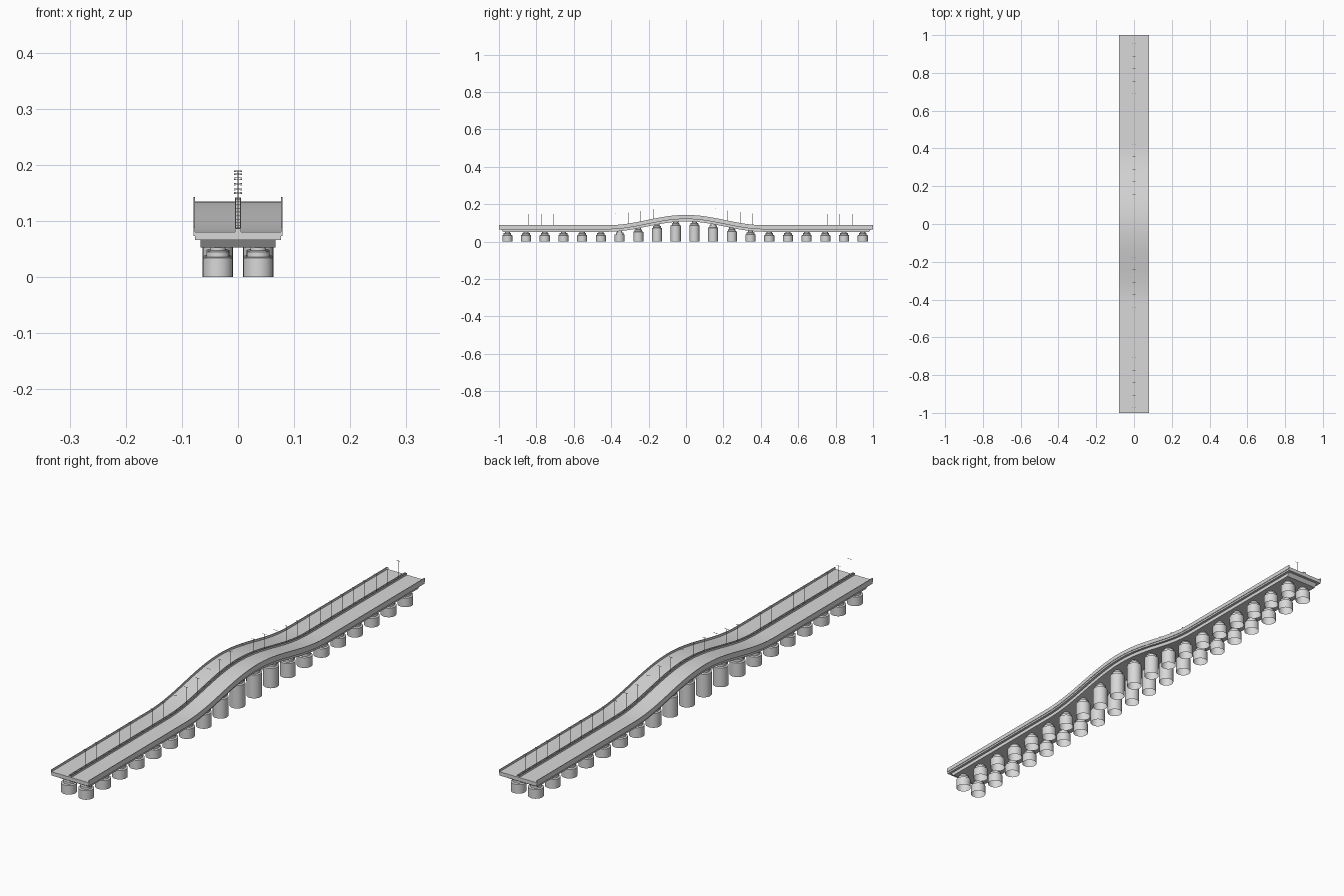
import bpy, bmesh, math
from mathutils import Matrix

cube = bpy.data.objects.get("Cube")
if cube:
    bpy.data.objects.remove(cube, do_unlink=True)

GREY = 0.69
CONCRETE = bpy.data.materials.new("light grey concrete")
CONCRETE.use_nodes = True
CONCRETE.diffuse_color = (GREY, GREY, GREY, 1)
CONCRETE.node_tree.nodes["Principled BSDF"].inputs["Base Color"].default_value = (GREY, GREY, GREY, 1)

HUMP = 0.055        # height gained by the road at midspan
HALF_HUMP = 0.42    # half length of the raised stretch


def hump(y):
    """Share of the full rise at a point along the bridge."""
    return math.cos(math.pi * y / (2 * HALF_HUMP)) ** 2 if abs(y) < HALF_HUMP else 0.0


def finish(name, bm):
    bmesh.ops.recalc_face_normals(bm, faces=bm.faces)
    me = bpy.data.meshes.new(name)
    bm.to_mesh(me)
    bm.free()
    me.materials.append(CONCRETE)
    ob = bpy.data.objects.new(name, me)
    bpy.context.scene.collection.objects.link(ob)
    bpy.ops.object.select_all(action="DESELECT")
    ob.select_set(True)
    bpy.context.view_layer.objects.active = ob
    bpy.ops.object.shade_smooth_by_angle(angle=math.radians(35))


def sweep(bm, x0, x1, z0, z1, half=1.0, undercut=0.0, steps=100):
    """Rectangular section carried along the road curve; undercut slants the ends."""
    rings = []
    for i in range(steps + 1):
        t = 2 * i / steps - 1
        ring = []
        for x, z, reach in ((x0, z0, half - undercut), (x1, z0, half - undercut),
                            (x1, z1, half), (x0, z1, half)):
            y = reach * t
            ring.append(bm.verts.new((x, y, z + HUMP * hump(y))))
        rings.append(ring)
    for a, b in zip(rings, rings[1:]):
        for k in range(4):
            n = (k + 1) % 4
            bm.faces.new((a[k], a[n], b[n], b[k]))
    bm.faces.new(rings[0])
    bm.faces.new(rings[-1])


def swept_part(name, *section, **ends):
    bm = bmesh.new()
    sweep(bm, *section, **ends)
    finish(name, bm)


def revolve(bm, profile, x, y, sides=24):
    """Round shell from (radius, height) points, open at the foot."""
    rings = []
    for r, z in profile:
        rings.append([bm.verts.new((x + r * math.cos(math.tau * k / sides),
                                    y + r * math.sin(math.tau * k / sides), z))
                      for k in range(sides)])
    for a, b in zip(rings, rings[1:]):
        for k in range(sides):
            n = (k + 1) % sides
            bm.faces.new((a[k], a[n], b[n], b[k]))
    bm.faces.new(rings[-1])


def box(bm, centre, size):
    bmesh.ops.create_cube(bm, size=1, matrix=Matrix.Translation(centre)
                          @ Matrix.Diagonal((*size, 1)))


# Road slab, girder and edge parapets
swept_part("road_deck", -0.077, 0.077, 0.066, 0.08)
swept_part("girder", -0.067, 0.067, 0.053, 0.067, half=0.99, undercut=0.012)
swept_part("left_parapet", 0.0765, 0.079, 0.073, 0.088)
swept_part("right_parapet", -0.079, -0.0765, 0.073, 0.088)

# Central barrier: two thin rails joined by cross plates
bm = bmesh.new()
for s in (-1, 1):
    sweep(bm, s * 0.0045 - 0.0005, s * 0.0045 + 0.0005, 0.079, 0.087)
for i in range(61):
    y = 0.999 * (i / 30 - 1)
    box(bm, (0, y, 0.083 + HUMP * hump(y)), (0.009, 0.001, 0.0078))
finish("central_barrier", bm)

# Paired round piers with a stepped cap, each reaching up to the girder
for side, x in (("left", 0.036), ("right", -0.036)):
    bm = bmesh.new()
    for i in range(20):
        y = -0.955 + 0.1 * i
        top = 0.053 + HUMP * hump(y)
        revolve(bm, [(0.027, 0), (0.027, top - 0.019), (0.0205, top - 0.017),
                     (0.0205, top - 0.008), (0.014, top - 0.006), (0.014, top + 0.005)], x, y)
    finish(side + "_piers", bm)

# Slender double-arm street lamps along the barrier
bm = bmesh.new()
for i in range(30):
    y = 0.955 - 0.0665 * i
    base = 0.08 + HUMP * hump(y)
    top = 0.149 + 0.041 * hump(y)
    box(bm, (0, y, (base + top) / 2), (0.001, 0.001, top - base))
    box(bm, (0, y, top - 0.0004), (0.014, 0.001, 0.0008))
    for s in (-1, 1):
        box(bm, (s * 0.006, y, top - 0.001), (0.003, 0.0016, 0.0008))
finish("street_lamps", bm)
